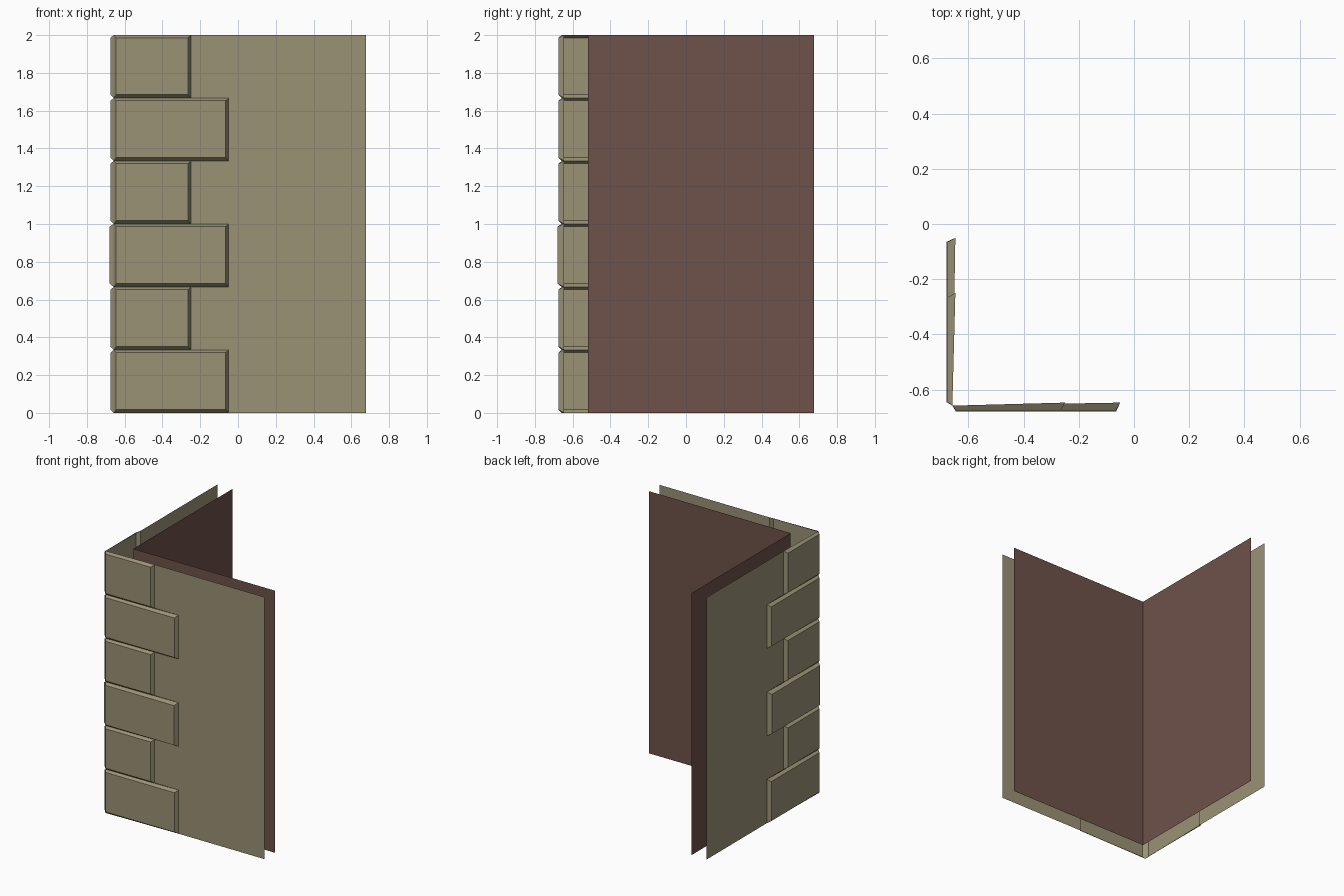
import bpy

if "Cube" in bpy.data.objects:
    bpy.data.objects.remove(bpy.data.objects["Cube"])

END = 0.677      # far end of both wall wings
WALL = -0.647    # plane of the outer wall
GROOVE = -0.658  # line where the corner stones meet
INNER = -0.52    # plane of the inner lining
H = 2.0 / 6      # height of one stone course


def material(name, rgb):
    m = bpy.data.materials.new(name)
    m.diffuse_color = (*rgb, 1)
    m.use_nodes = True
    m.node_tree.nodes["Principled BSDF"].inputs["Base Color"].default_value = m.diffuse_color
    return m


stone = material("tan stone", (0.325, 0.287, 0.181))
lining = material("dark brown lining", (0.156, 0.084, 0.068))


def build(name, quads, mat, swap=False, flip=False):
    """Join quads into one object; swap mirrors the front wing onto the side wing."""
    verts, faces = [], []
    for q in quads:
        idx = list(range(len(verts), len(verts) + 4))
        verts += [(y, x, z) if swap else (x, y, z) for x, y, z in q]
        faces.append(idx[::-1] if swap != flip else idx)
    me = bpy.data.meshes.new(name)
    me.from_pydata(verts, [], faces)
    me.materials.append(mat)
    ob = bpy.data.objects.new(name, me)
    bpy.context.collection.objects.link(ob)
    return ob


def panel(x0, x1, y, z0, z1):
    return [(x0, y, z0), (x1, y, z0), (x1, y, z1), (x0, y, z1)]


def stone_quads(i):
    """Bevelled, open-backed corner stone in course i."""
    z0, z1 = i * H, (i + 1) * H
    end = -0.05 if i % 2 == 0 else -0.25
    front = -0.68 if i == 2 else -0.675
    back = [(GROOVE, GROOVE, z0), (end, WALL, z0), (end, WALL, z1), (GROOVE, GROOVE, z1)]
    face = panel(-0.645, end - 0.015, front, z0 + 0.018, z1 - 0.014)
    sides = [[back[k], back[(k + 1) % 4], face[(k + 1) % 4], face[k]] for k in range(4)]
    return [face] + sides, panel(end, END, WALL, z0, z1)


stones, walls = [], []
for i in range(6):
    s, w = stone_quads(i)
    stones += s
    walls.append(w)

# Front wing and its mirrored side wing
for prefix, swap in (("front", False), ("side", True)):
    build(prefix + "_corner_stones", stones, stone, swap)
    build(prefix + "_outer_wall", walls, stone, swap)
    build(prefix + "_inner_lining", [panel(INNER, END, INNER, 0, 2)], lining, swap, True)
